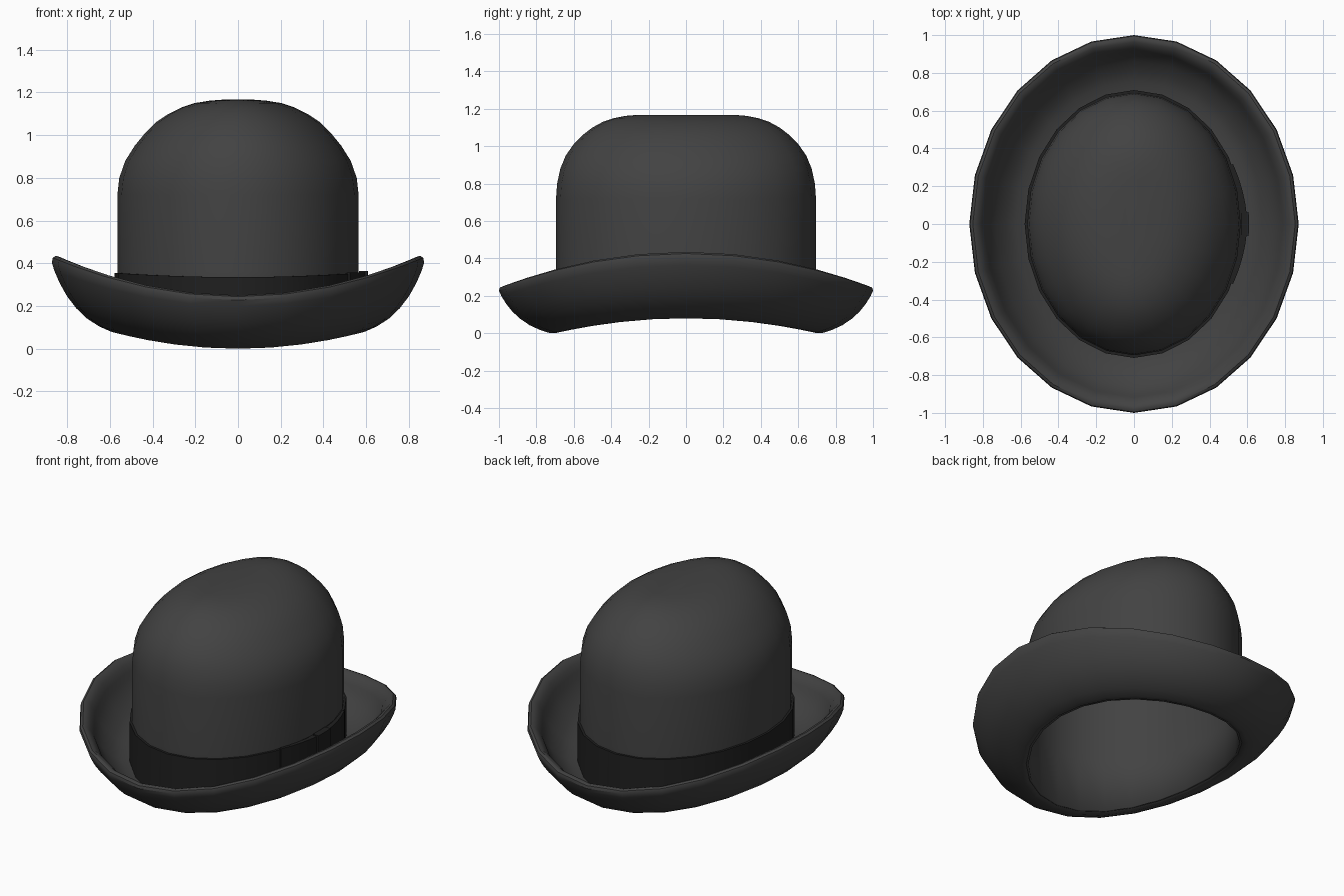
import bpy, bmesh
from math import sin, cos, pi, radians

if "Cube" in bpy.data.objects:
    bpy.data.objects.remove(bpy.data.objects["Cube"])

SEG = 24
RX, RY = 0.565, 0.695          # crown half-widths at the base


def material(name, v):
    m = bpy.data.materials.new(name)
    m.diffuse_color = (v, v, v, 1)
    m.use_nodes = True
    m.node_tree.nodes["Principled BSDF"].inputs["Base Color"].default_value = m.diffuse_color
    return m


FELT = material("felt", 0.055)
RIBBON = material("ribbon", 0.014)


def sweep(name, rows, mat, angles=None, loop=False, cap=False, ends=False):
    """Skin rows of points; each row is a function of the angle around the hat."""
    full = angles is None
    if full:
        angles = [2 * pi * i / SEG for i in range(SEG)]
    bm = bmesh.new()
    grid = [[bm.verts.new(row(a)) for a in angles] for row in rows]
    n = len(angles)
    for j in range(len(rows) if loop else len(rows) - 1):
        r0, r1 = grid[j], grid[(j + 1) % len(rows)]
        for i in range(n if full else n - 1):
            k = (i + 1) % n
            bm.faces.new((r0[i], r0[k], r1[k], r1[i]))
    if cap:
        bm.faces.new(grid[-1])
    if ends:
        for i in (0, n - 1):
            bm.faces.new([r[i] for r in grid])
    bmesh.ops.recalc_face_normals(bm, faces=bm.faces)
    me = bpy.data.meshes.new(name)
    bm.to_mesh(me)
    bm.free()
    me.materials.append(mat)
    ob = bpy.data.objects.new(name, me)
    bpy.context.collection.objects.link(ob)
    bpy.ops.object.select_all(action='DESELECT')
    ob.select_set(True)
    bpy.context.view_layer.objects.active = ob
    bpy.ops.object.shade_smooth_by_angle(angle=radians(38))
    return ob


def ring(rx, ry, z, lift=0.0):
    """Elliptical ring, raised by lift at the two sides of the hat."""
    return lambda a: (rx * cos(a), ry * sin(a), z + lift * cos(a) ** 2)


# Crown: straight wall, then a dome that is flatter along its length
dome = [(0.72, .565, .695), (0.80, .556, .689), (0.88, .528, .672), (0.95, .484, .643),
        (1.01, .435, .601), (1.06, .385, .552), (1.10, .325, .50), (1.13, .265, .445),
        (1.15, .205, .385), (1.162, .13, .325), (1.168, .05, .25)]
rows = [ring(RX, RY, 0.005, 0.08), ring(RX, RY, 0.36)]
rows += [ring(x, y, z) for z, x, y in dome]
crown = sweep("crown", rows, FELT, cap=True)
shell = crown.modifiers.new("thickness", 'SOLIDIFY')
shell.thickness = 0.015
shell.offset = -1


# Brim: curled section, t = distance out from the crown, h = height up the curl
def brim_row(t, h):
    return lambda a: ((RX + .307 * t) * cos(a), (RY + .305 * t) * sin(a),
                      .08 * cos(a) ** 2 + h * (.25 + .105 * cos(a) ** 2))


section = [(-.03, .03), (.02, 0), (.1, 0), (.28, .07), (.46, .17), (.63, .31), (.77, .47),
           (.88, .64), (.96, .80), (1, .91), (.985, .975), (.94, 1), (.88, .985),
           (.80, .91), (.73, .80), (.69, .69), (.55, .5), (.38, .34), (.2, .23), (-.03, .18)]
sweep("brim", [brim_row(t, h) for t, h in section], FELT, loop=True)

# Ribbon band around the foot of the crown
sweep("band", [ring(RX - .005, RY - .005, .03, .08), ring(RX + .014, RY + .014, .03, .08),
               ring(RX + .014, RY + .014, .335, .02), ring(RX - .005, RY - .005, .335, .02)],
      RIBBON, loop=True)


# Flat bow on the right side: two wings and a knot
def bow_part(name, a0, a1, out0, out1, z0, z1):
    angles = [a0 + (a1 - a0) * i / 4 for i in range(5)]

    def row(inner, z):
        def point(a):
            f = (a - a0) / (a1 - a0)
            o = .004 if inner else out0 + (out1 - out0) * f
            return ((RX + o) * cos(a), (RY + o) * sin(a), z)
        return point
    sweep(name, [row(True, z0), row(False, z0), row(False, z1), row(True, z1)],
          RIBBON, angles=angles, loop=True, ends=True)


for side, label in ((-1, "front"), (1, "back")):
    bow_part("bow_wing_" + label, side * .06, side * .46, .034, .02, .13, .358)
bow_part("bow_knot", -.085, .085, .044, .044, .12, .365)
